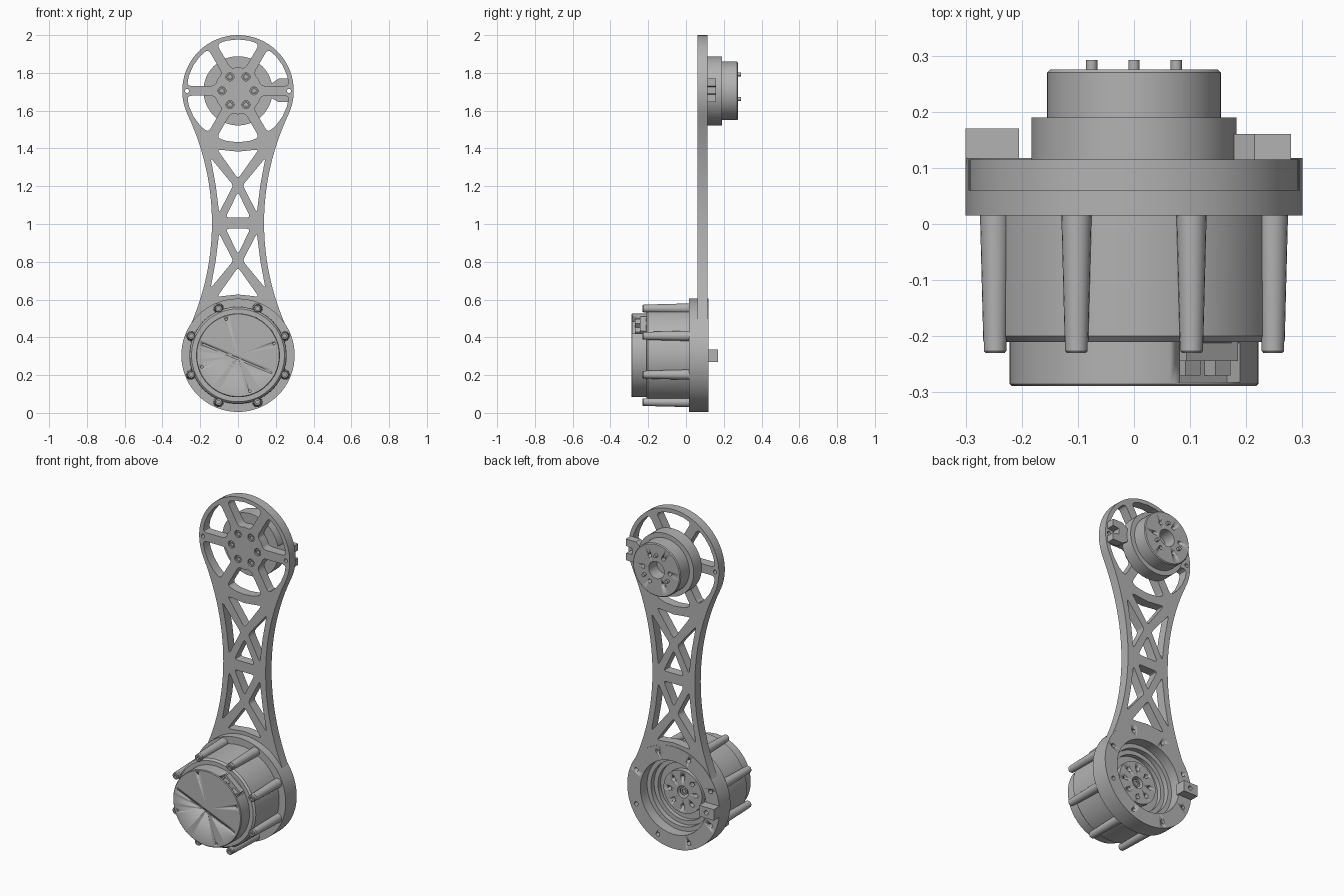
import bpy, bmesh
from math import sin, cos, asin, radians, degrees, pi
from mathutils import Vector, Matrix

if "Cube" in bpy.data.objects:
    bpy.data.objects.remove(bpy.data.objects["Cube"], do_unlink=True)

grey = bpy.data.materials.new("machined grey")
grey.use_nodes = True
grey.diffuse_color = (0.45, 0.45, 0.45, 1)
grey.node_tree.nodes["Principled BSDF"].inputs["Base Color"].default_value = (0.45, 0.45, 0.45, 1)

TOP, LOW = 1.705, 0.305          # heights of the two joint axes
MID = (TOP + LOW) / 2


def activate(obj):
    bpy.ops.object.select_all(action='DESELECT')
    obj.select_set(True)
    bpy.context.view_layer.objects.active = obj


def finish(obj, bm):
    bmesh.ops.remove_doubles(bm, verts=bm.verts, dist=1e-5)
    bmesh.ops.recalc_face_normals(bm, faces=bm.faces)
    bm.to_mesh(obj.data)
    bm.free()
    obj.data.materials.clear()
    obj.data.materials.append(grey)
    activate(obj)
    bpy.ops.object.shade_smooth_by_angle(angle=radians(30))
    return obj


def new_object(name):
    obj = bpy.data.objects.new(name, bpy.data.meshes.new(name))
    bpy.context.collection.objects.link(obj)
    return obj


def lathe(name, profile, x=0, z=0, steps=64):
    """Spin (radius, y) points about an axis parallel to y."""
    bm = bmesh.new()
    verts = [bm.verts.new((r, y, 0)) for r, y in profile]
    edges = [bm.edges.new(pair) for pair in zip(verts, verts[1:])]
    bmesh.ops.spin(bm, geom=verts + edges, cent=(0, 0, 0), axis=(0, 1, 0),
                   angle=2 * pi, steps=steps, use_merge=False)
    bmesh.ops.translate(bm, verts=bm.verts, vec=(x, 0, z))
    return finish(new_object(name), bm)


def rod(name, r, y0, y1, x, z, steps=20):
    return lathe(name, [(0, y0), (r, y0), (r, y1), (0, y1)], x, z, steps)


def box(name, centre, size, turn=0):
    """Box turned in the front plane by an angle in degrees."""
    bm = bmesh.new()
    place = Matrix.Translation(centre) @ Matrix.Rotation(radians(-turn), 4, 'Y')
    bmesh.ops.create_cube(bm, size=1, matrix=place @ Matrix.Diagonal((*size, 1)))
    return finish(new_object(name), bm)


def cut(obj, cutters):
    for cutter in cutters:
        activate(obj)
        mod = obj.modifiers.new("cut", 'BOOLEAN')
        mod.operation, mod.solver, mod.object = 'DIFFERENCE', 'EXACT', cutter
        bpy.ops.object.modifier_apply(modifier=mod.name)
        bpy.data.objects.remove(cutter, do_unlink=True)


def arc(x, z, r, a0, a1, n):
    angles = [radians(a0 + (a1 - a0) * i / n) for i in range(n + 1)]
    return [(x + r * cos(a), z + r * sin(a)) for a in angles]


def ring_of(r, z, count, start=0):
    return arc(0, z, r, start, start + 360, count)[:-1]


def rounded(points, radius):
    """Soften the sharp corners of a closed outline."""
    pts, out = [Vector(p) for p in points], []
    for i, p in enumerate(pts):
        a, b = pts[i - 1] - p, pts[(i + 1) % len(pts)] - p
        if pi - a.angle(b) < 0.6:
            out.append(p)
            continue
        s = p + a.normalized() * min(radius, a.length * 0.45)
        e = p + b.normalized() * min(radius, b.length * 0.45)
        out += [s.lerp(p, t).lerp(p.lerp(e, t), t) for t in (0, 0.25, 0.5, 0.75, 1)]
    return out


def slab(name, loops, y0, y1):
    """Flat part cut from sheet: first loop is the outline, the rest are holes."""
    data = bpy.data.curves.new(name, 'CURVE')
    data.dimensions, data.fill_mode = '2D', 'BOTH'
    data.extrude = (y1 - y0) / 2
    for loop in loops:
        spline = data.splines.new('POLY')
        spline.points.add(len(loop) - 1)
        for point, (x, z) in zip(spline.points, loop):
            point.co = (x, z, 0, 1)
        spline.use_cyclic_u = True
    obj = bpy.data.objects.new(name, data)
    bpy.context.collection.objects.link(obj)
    activate(obj)
    bpy.ops.object.convert(target='MESH')
    obj = bpy.context.view_layer.objects.active
    bm = bmesh.new()
    bm.from_mesh(obj.data)
    bm.transform(Matrix.Translation((0, (y0 + y1) / 2, 0)) @ Matrix.Rotation(pi / 2, 4, 'X'))
    return finish(obj, bm)


# Arm plate outline: two round ends joined by long concave flanks
A, FX, FR = 25.3, 1.482, 1.344
outline = (arc(0, TOP, 0.295, -A, 180 + A, 40)[:-1] + arc(-FX, MID, FR, A, -A, 24)[:-1]
           + arc(0, LOW, 0.295, 180 - A, 360 + A, 40)[:-1]
           + arc(FX, MID, FR, 180 + A, 180 - A, 24)[:-1])
holes = [ring_of(0.284, LOW, 64)]

# Spoked wheel windows
for k in range(6):
    mid = 30 + 60 * k
    inner, outer = (30 - degrees(asin(0.026 / r)) for r in (0.125, 0.272))
    holes.append(rounded(arc(0, TOP, 0.272, mid - outer, mid + outer, 4)
                         + arc(0, TOP, 0.125, mid + inner, mid - inner, 2), 0.026))

# Truss windows, mirrored above and below the waist
upper = [(0, 0.235), (0.11, 0.39), (0, 0.378), (-0.11, 0.39)]
lower = [(0, 0.165), (0.065, 0.03), (-0.065, 0.03)]
side = [(-0.145, 0.345), (-0.118, 0.2), (-0.1, 0.055), (-0.025, 0.2)]
for flip in (1, -1):
    for tri in (upper, lower, side, [(-x, z) for x, z in side]):
        holes.append(rounded([(x, MID + flip * z) for x, z in tri], 0.018))

# Screw and dowel holes
hub_bolts = ring_of(0.085, TOP, 6)
holes += [arc(x, z, 0.021, 0, 360, 20)[:-1] for x, z in hub_bolts]
holes += [arc(x, TOP, 0.011, 0, 360, 16)[:-1] for x in (-0.27, 0.27)]
slab("arm_plate", [outline] + holes, 0.06, 0.115)

for x, z in hub_bolts:
    lathe("hub_screw", [(0, 0.085), (0.01, 0.085), (0.01, 0.066), (0.018, 0.066),
                        (0.018, 0.116), (0, 0.116)], x, z, 16)

# Upper actuator with bored output face
actuator = lathe("upper_actuator", [
    (0, 0.2), (0.05, 0.2), (0.05, 0.275), (0.15, 0.275), (0.155, 0.27),
    (0.155, 0.19), (0.183, 0.19), (0.183, 0.115), (0, 0.115)], 0, TOP)
cut(actuator, [rod("cutter", 0.012, 0.24, 0.3, x, z, 16) for x, z in ring_of(0.088, TOP, 6)])
for x, z in ring_of(0.087, TOP, 3, 90):
    rod("dowel_pin", 0.01, 0.26, 0.292, x, z, 16)

# Forked cable lug beside the upper actuator
slab("upper_cable_lug", [[(0.165, 1.675), (0.215, 1.645), (0.28, 1.645), (0.28, 1.685),
                          (0.24, 1.69), (0.24, 1.725), (0.28, 1.73), (0.28, 1.77),
                          (0.215, 1.77), (0.165, 1.735)]], 0.115, 0.16)

# Lower motor housing: flange, stepped rear cavity and output hub
housing = lathe("motor_housing", [
    (0, -0.05), (0.035, -0.05), (0.035, 0.03), (0.125, 0.03), (0.125, 0), (0.165, 0),
    (0.165, 0.025), (0.19, 0.025), (0.19, 0.055), (0.215, 0.055), (0.215, 0.118),
    (0.3, 0.118), (0.3, 0.015), (0.258, 0.015), (0.256, -0.2), (0.246, -0.21), (0, -0.21)],
    0, LOW, 72)
cut(housing, [rod("cutter", 0.012, 0.07, 0.15, x, z, 16) for x, z in ring_of(0.262, LOW, 8, 22.5)]
    + [rod("cutter", 0.013, 0, 0.06, x, z, 16) for x, z in ring_of(0.085, LOW, 8)])
lathe("output_shaft", [(0, 0.015), (0.012, 0.015), (0.012, 0.022), (0.022, 0.022),
                       (0.022, -0.06), (0, -0.06)], 0, LOW, 24)

# Eight drafted posts with socket screws
for x, z in ring_of(0.268, LOW, 8, 22.5):
    lathe("housing_post", [(0, -0.21), (0.021, -0.21), (0.027, 0.02), (0, 0.02)], x, z, 20)
    lathe("housing_screw", [(0, -0.218), (0.009, -0.218), (0.009, -0.23), (0.017, -0.23),
                            (0.02, -0.226), (0.02, -0.205), (0, -0.205)], x, z, 20)

# Front cap with a slanted groove and a side pocket for the connectors
cap = lathe("motor_cap", [(0, -0.289), (0.218, -0.289), (0.222, -0.285),
                          (0.222, -0.205), (0, -0.205)], 0, LOW)
TURN = 50
out = Vector((cos(radians(TURN)), 0, sin(radians(TURN))))
axis = Vector((0, 0, LOW))
cut(cap, [box("cutter", (-0.005, -0.29, 0.288), (0.4, 0.016, 0.01), -22.7),
          box("cutter", axis + out * 0.22 + Vector((0, -0.247, 0)), (0.09, 0.07, 0.14), TURN)]
    + [rod("cutter", 0.007, -0.3, -0.28, x, z, 12) for x, z in ring_of(0.2, LOW, 4, 18)])
box("connector_block", axis + out * 0.195 + Vector((0, -0.226, 0)), (0.045, 0.036, 0.12), TURN)
across = Vector((-out.z, 0, out.x))
for s in (-0.035, 0.035):
    box("connector_plug", axis + out * 0.19 + across * s + Vector((0, -0.255, 0)),
        (0.03, 0.03, 0.035), TURN)

# Cable lug on the rear of the lower flange
slab("lower_cable_lug", [[(-0.3, 0.27), (-0.205, 0.27), (-0.205, 0.335), (-0.3, 0.335)],
                         arc(-0.25, 0.303, 0.013, 0, 360, 16)[:-1]], 0.11, 0.17)
